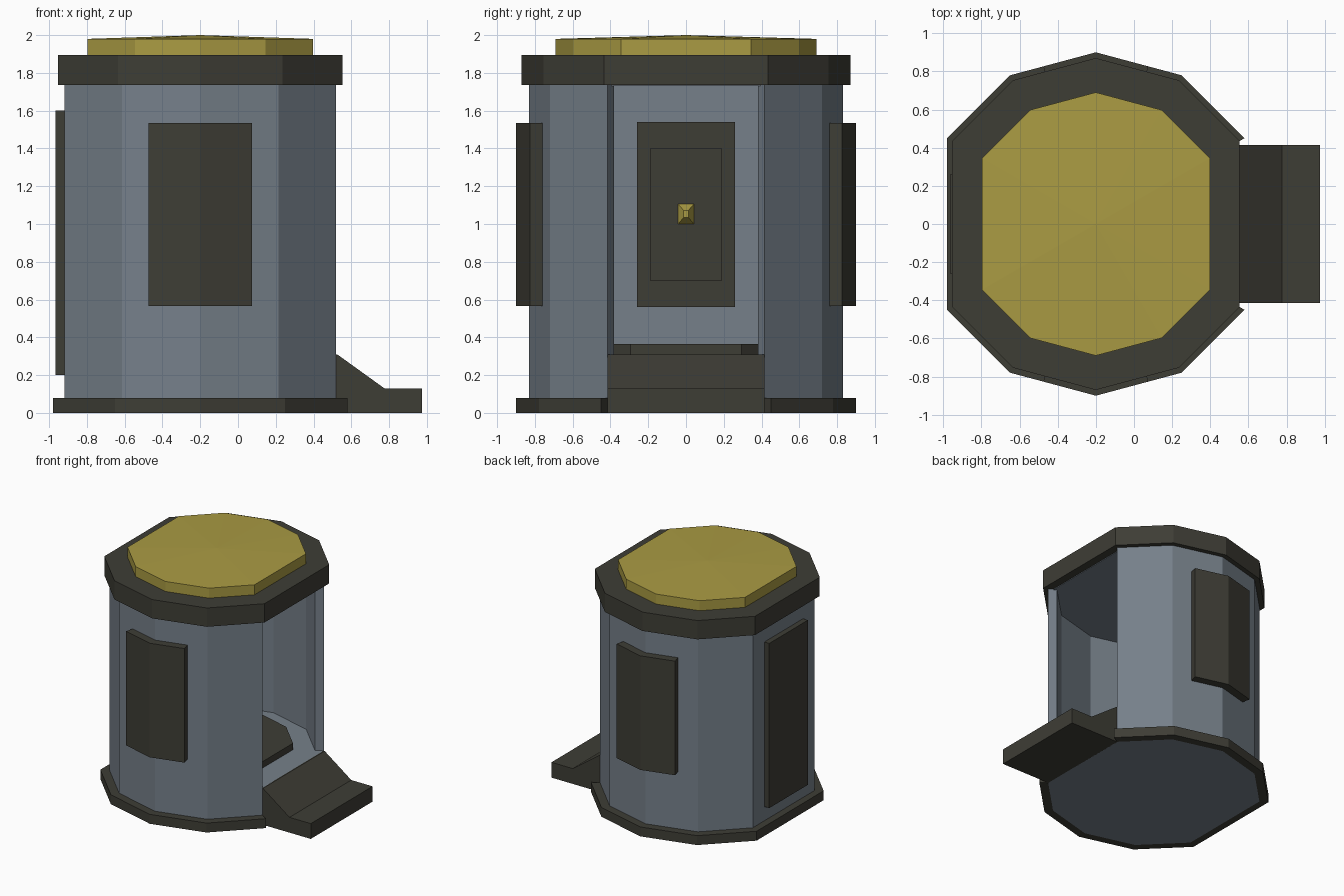
import bpy, bmesh
from math import cos, sin, radians, tan

if "Cube" in bpy.data.objects:
    bpy.data.objects.remove(bpy.data.objects["Cube"])

CX = -0.2  # axis of the round cabin


def material(name, rgb):
    m = bpy.data.materials.new(name)
    m.diffuse_color = (*rgb, 1)
    m.use_nodes = True
    m.node_tree.nodes["Principled BSDF"].inputs["Base Color"].default_value = m.diffuse_color
    return m


BLUE = material("blue grey", (0.181, 0.216, 0.254))
DARK = material("dark olive", (0.048, 0.047, 0.036))
GOLD = material("mustard yellow", (0.402, 0.328, 0.056))


def finish(name, bm, mat):
    bmesh.ops.recalc_face_normals(bm, faces=bm.faces)
    me = bpy.data.meshes.new(name)
    bm.to_mesh(me)
    bm.free()
    me.materials.append(mat)
    ob = bpy.data.objects.new(name, me)
    bpy.context.collection.objects.link(ob)
    return ob


def extrude(name, pts, vec, mat):
    """Extrude a closed 3D outline along a vector."""
    bm = bmesh.new()
    face = bm.faces.new([bm.verts.new(p) for p in pts])
    new = bmesh.ops.extrude_face_region(bm, geom=[face], use_keep_orig=True)
    moved = [g for g in new["geom"] if isinstance(g, bmesh.types.BMVert)]
    bmesh.ops.translate(bm, verts=moved, vec=vec)
    return finish(name, bm, mat)


# Dodecagon without its two side points, so both ends are wide flats
ANGLES = [a for a in range(30, 331, 30) if a != 180]


def outline(r, z):
    return [(CX + r * cos(radians(a)), r * sin(radians(a)), z) for a in ANGLES]


def prism(name, r, z0, z1, mat):
    return extrude(name, outline(r, z0), (0, 0, z1 - z0), mat)


def open_ring(name, r_out, r_in, z0, z1, mat):
    pts = outline(r_out, z0) + outline(r_in, z0)[::-1]
    return extrude(name, pts, (0, 0, z1 - z0), mat)


def plate(name, x0, x1, half_y, z0, z1, mat):
    pts = [(x0, -half_y, z0), (x0, half_y, z0), (x0, half_y, z1), (x0, -half_y, z1)]
    return extrude(name, pts, (x1 - x0, 0, 0), mat)


# Cabin: floor block, open wall and ceiling
prism("floor_block", 0.83, 0.0, 0.31, BLUE)
open_ring("cabin_wall", 0.83, 0.76, 0.31, 1.74, BLUE)
prism("ceiling", 0.79, 1.73, 1.76, BLUE)
prism("floor_pad", 0.59, 0.31, 0.365, DARK)

# Base skirt and roof rim
open_ring("base_skirt", 0.90, 0.83, 0.0, 0.08, DARK)
prism("roof_rim", 0.87, 1.735, 1.895, DARK)

# Roof cap with a shallow peak
bm = bmesh.new()
low = [bm.verts.new(p) for p in outline(0.69, 1.89)]
high = [bm.verts.new(p) for p in outline(0.69, 1.98)]
tip = bm.verts.new((CX, 0, 2.0))
bm.faces.new(low)
for i in range(len(low)):
    j = (i + 1) % len(low)
    bm.faces.new((low[i], low[j], high[j], high[i]))
    bm.faces.new((high[i], high[j], tip))
finish("roof_cap", bm, GOLD)

# Entrance ramp
extrude("ramp", [(x, -0.415, z) for x, z in
                 ((0.515, 0), (0.975, 0), (0.975, 0.13), (0.775, 0.13),
                  (0.525, 0.31), (0.515, 0.31))], (0, 0.83, 0), DARK)

# Folded panels on the front and back corners
t = tan(radians(15))
for s, name in ((-1, "front_panel"), (1, "rear_panel")):
    pts = [(-0.275, 0.9 - 0.275 * t), (0, 0.9), (0.275, 0.9 - 0.275 * t),
           (0.257, 0.825 - 0.257 * t), (0, 0.825), (-0.257, 0.825 - 0.257 * t)]
    extrude(name, [(CX + x, s * y, 0.565) for x, y in pts], (0, 0, 0.97), DARK)

# Flat panel on the closed end
plate("end_panel", -0.965, -0.91, 0.26, 0.2, 1.6, DARK)

# Inside wall console with a raised plate and a knob
plate("console", -0.865, -0.81, 0.26, 0.56, 1.54, DARK)
plate("console_plate", -0.815, -0.79, 0.19, 0.7, 1.4, DARK)
bm = bmesh.new()
rings = []
for x, hy, hz in ((-0.795, 0.045, 0.057), (-0.74, 0.012, 0.018)):
    rings.append([bm.verts.new((x, a * hy, 1.053 + b * hz))
                  for a, b in ((-1, -1), (1, -1), (1, 1), (-1, 1))])
for r in rings:
    bm.faces.new(r)
for i in range(4):
    j = (i + 1) % 4
    bm.faces.new((rings[0][i], rings[0][j], rings[1][j], rings[1][i]))
finish("console_knob", bm, GOLD)
